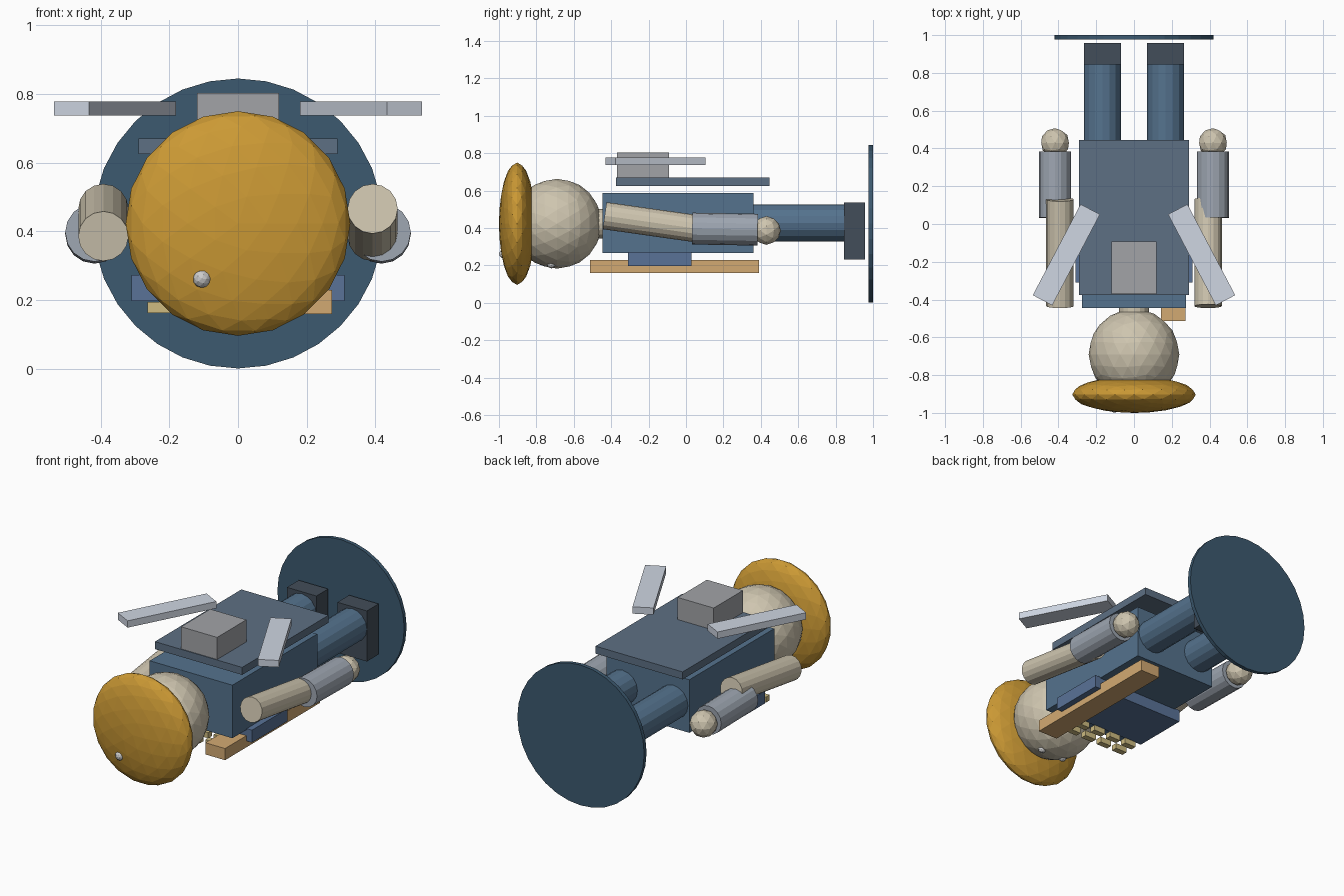
import bpy
from math import radians, pi
from mathutils import Vector

if "Cube" in bpy.data.objects:
    bpy.data.objects.remove(bpy.data.objects["Cube"])

ZC = 0.423   # height of the figure's long axis


def mat(name, r, g, b):
    m = bpy.data.materials.new(name)
    m.diffuse_color = (r, g, b, 1)
    m.use_nodes = True
    m.node_tree.nodes["Principled BSDF"].inputs["Base Color"].default_value = m.diffuse_color
    return m


CREAM = mat("cream", .62, .56, .43)
GOLD = mat("gold", .60, .32, .035)
BLUE = mat("blue", .09, .17, .27)
SLATE = mat("slate", .11, .16, .23)
PLATE = mat("chest_blue", .10, .17, .31)
STEEL = mat("steel", .34, .38, .44)
DARK = mat("dark", .055, .075, .10)
GREY = mat("grey", .36, .37, .39)
PALE = mat("pale", .62, .67, .76)
WOOD = mat("wood", .65, .40, .17)
BRASS = mat("brass", .62, .50, .22)
BASE = mat("base_blue", .045, .10, .16)
WHITE = mat("silver", .75, .75, .75)


def finish(name, material):
    o = bpy.context.object
    o.name = name
    o.data.materials.append(material)
    return o


def box(name, x, y, z, material):
    """Box from (min, max) ranges on each axis."""
    bpy.ops.mesh.primitive_cube_add(size=1, location=[sum(r) / 2 for r in (x, y, z)])
    bpy.context.object.scale = [r[1] - r[0] for r in (x, y, z)]
    return finish(name, material)


def rod(name, a, b, r, material, sides=16):
    """Cylinder between two points."""
    a, b = Vector(a), Vector(b)
    bpy.ops.mesh.primitive_cylinder_add(vertices=sides, radius=r, depth=(b - a).length,
                                        location=(a + b) / 2)
    bpy.context.object.rotation_euler = (b - a).to_track_quat('Z', 'Y').to_euler()
    return finish(name, material)


def ball(name, loc, r, material, sub=3, squash=1):
    """Faceted ball whose own axis runs along the lying figure."""
    bpy.ops.mesh.primitive_ico_sphere_add(subdivisions=sub, radius=r, location=loc,
                                          rotation=(pi / 2, 0, 0))
    bpy.context.object.scale = (1, 1, squash)
    return finish(name, material)


# display base
rod("base_disc", (0, .977, ZC), (0, 1, ZC), .422, BASE, 32)

# head, neck and hat
ball("head", (0, -.69, ZC), .24, CREAM)
rod("neck", (0, -.50, ZC), (0, -.42, ZC), .08, CREAM)
ball("hat", (0, -.903, ZC), .327, GOLD, squash=.297)
ball("hat_stud", (-.105, -.972, .262), .027, WHITE, 2)

# torso with chest plate
box("torso", (-.275, .275), (-.446, .361), (.267, .586), BLUE)
box("chest_plate", (-.31, .31), (-.31, .03), (.198, .273), PLATE)

# two rows of small chest studs
for row, y in enumerate((-.40, -.32)):
    for i in range(5):
        x = -.226 + i * .113
        box(f"chest_stud_{row}_{i}", (x - .038, x + .038), (y - .018, y + .018),
            (.162, .195), BRASS)

# plank held across the chest
box("plank", (.142, .273), (-.513, .39), (.16, .23), WOOD)

# back pack
box("back_plate", (-.29, .29), (-.375, .446), (.625, .67), SLATE)
box("back_box", (-.12, .12), (-.37, -.092), (.67, .803), GREY)

for s, side in ((1, "right"), (-1, "left")):
    # fins angled outwards
    fin = box(f"fin_{side}", (-.058, .058), (-.272, .272), (.737, .778), PALE)
    fin.location.x, fin.location.y = s * .358, -.163
    fin.rotation_euler.z = s * radians(27.7)

    # legs and boots
    rod(f"leg_{side}", (s * .168, .34, .427), (s * .168, .88, .427), .098, BLUE)
    box(f"boot_{side}", sorted((s * .07, s * .266)), (.845, .957), (.233, .537), DARK)

    # arms swing in opposite directions
    rod(f"upper_arm_{side}", (s * .392, -.435, .426 + s * .04),
        (s * .392, .13, .426 - s * .04), .073, CREAM)
    rod(f"forearm_{side}", (s * .418, .033, .397), (s * .418, .383, .391), .085, STEEL)
    ball(f"hand_{side}", (s * .418, .43, .387), .077, CREAM, 2)

    # eyes
    ball(f"eye_{side}", (s * .075, -.72, .207), .023, WHITE, 2)
